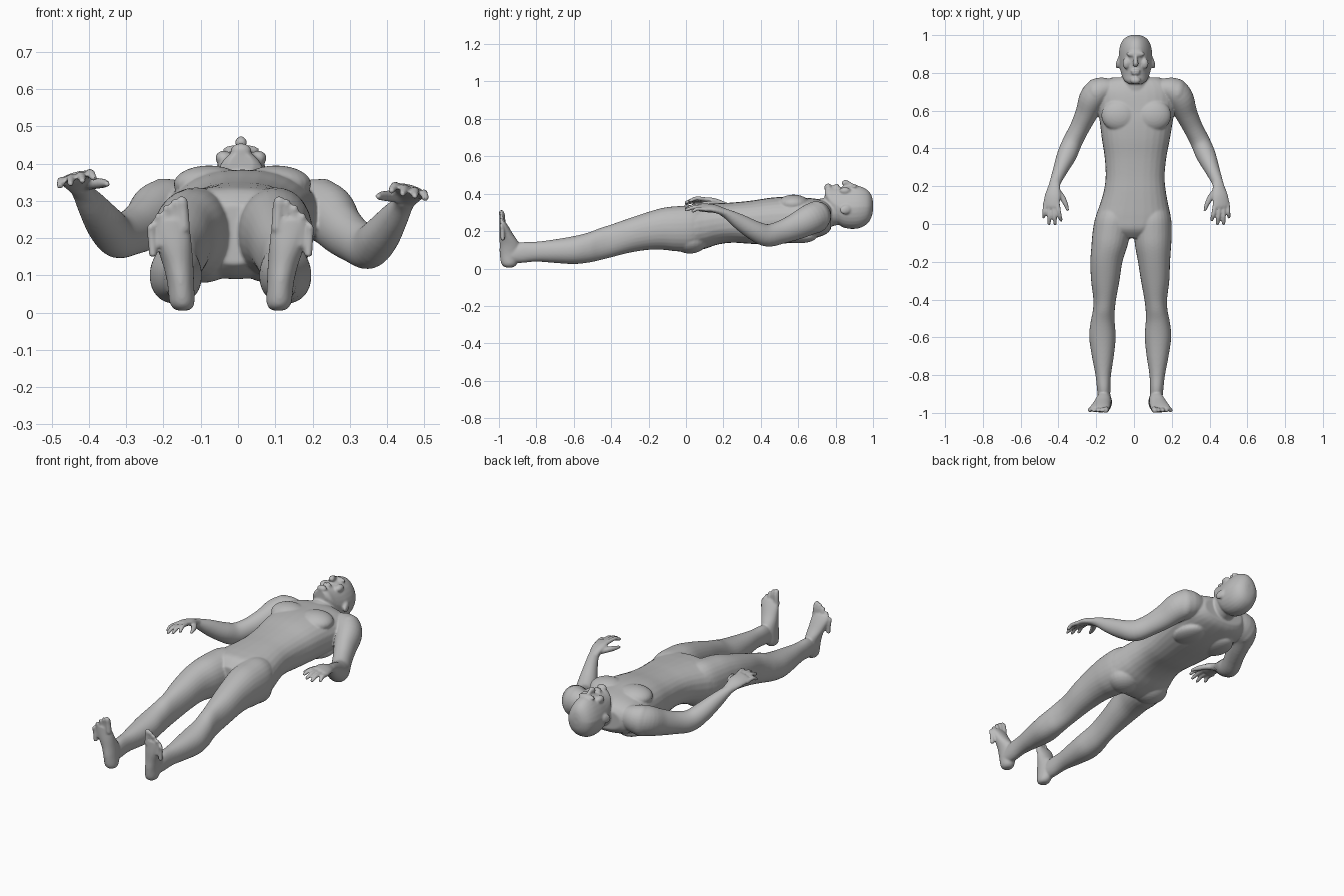
import bpy, bmesh, math
from mathutils import Vector, Matrix

bm = bmesh.new()
SEG = 28


def smooth_rows(rows, n=4):
    """Catmull-Rom interpolation of station tuples."""
    out = []
    for i in range(len(rows) - 1):
        p0, p1, p2, p3 = (rows[max(i - 1, 0)], rows[i], rows[i + 1], rows[min(i + 2, len(rows) - 1)])
        for k in range(n):
            t = k / n
            out.append([0.5 * (2 * b + (c - a) * t + (2 * a - 5 * b + 4 * c - d) * t * t
                        + (3 * b - a - 3 * c + d) * t ** 3) for a, b, c, d in zip(p0, p1, p2, p3)])
    return out + [list(rows[-1])]


def loft(rows, axis=None, up=(0, 0, 1), power=2.0, taper=0.0):
    """Closed tube through rows (x, y, z, half width, half thickness)."""
    rows = smooth_rows(rows)
    pts = [Vector(r[:3]) for r in rows]
    rings = []
    for i, r in enumerate(rows):
        t = Vector(axis) if axis else (pts[min(i + 1, len(pts) - 1)] - pts[max(i - 1, 0)]).normalized()
        a = t.cross(Vector(up)).normalized()
        b = a.cross(t)
        ring = []
        for k in range(SEG):
            c, s = math.cos(math.tau * k / SEG), math.sin(math.tau * k / SEG)
            u = math.copysign(abs(c) ** (2 / power), c)
            v = math.copysign(abs(s) ** (2 / power), s)
            u *= 1 - taper * max(0, v)
            ring.append(bm.verts.new(pts[i] + a * (u * r[3]) + b * (v * r[4])))
        rings.append(ring)
    faces = [bm.faces.new(rings[0]), bm.faces.new(rings[-1][::-1])]
    for p, q in zip(rings, rings[1:]):
        for k in range(SEG):
            m = (k + 1) % SEG
            faces.append(bm.faces.new((p[m], p[k], q[k], q[m])))
    bmesh.ops.recalc_face_normals(bm, faces=faces)


def blob(loc, radii, rot=(0, 0, 0)):
    """Ellipsoid."""
    m = Matrix.Translation(loc)
    for ang, ax in zip(rot, "XYZ"):
        m = m @ Matrix.Rotation(ang, 4, ax)
    bmesh.ops.create_uvsphere(bm, u_segments=24, v_segments=14, radius=1,
                              matrix=m @ Matrix.Diagonal((*radii, 1)))


def along_y(rows, **kw):
    """Loft from rows (y, x, half width, z top, z bottom)."""
    loft([(x, y, (zt + zb) / 2, w, (zt - zb) / 2) for y, x, w, zt, zb in rows], axis=(0, 1, 0), **kw)


# torso
along_y([(.775, .01, .13, .33, .21), (.75, .01, .175, .355, .185), (.7, .01, .205, .372, .165),
         (.62, .012, .205, .38, .145), (.54, .012, .193, .384, .135), (.45, .01, .18, .378, .132),
         (.35, .008, .163, .363, .132), (.25, .006, .156, .353, .138), (.17, .004, .165, .349, .128),
         (.1, 0, .182, .345, .105), (.03, -.005, .198, .34, .09), (-.03, -.01, .17, .33, .1),
         (-.075, -.01, .07, .29, .13)], power=2.4)

# neck and head
along_y([(.9, .008, .06, .38, .25), (.82, .008, .07, .39, .235), (.76, .008, .075, .38, .22),
         (.7, .008, .095, .37, .2), (.64, .008, .12, .35, .2)])
along_y([(1.0, .008, .02, .355, .315), (.992, .008, .045, .39, .275), (.97, .008, .07, .42, .24),
         (.93, .008, .085, .44, .217), (.88, .008, .089, .442, .212), (.83, .008, .084, .436, .225),
         (.79, .008, .074, .434, .265), (.76, .008, .06, .436, .325), (.742, .008, .035, .43, .37)],
        power=2.2, taper=.25)

# face: brow, nose, lips, chin
blob((.008, .9, .437), (.05, .018, .014))
loft([(.008, .895, .44, .009, .01), (.008, .87, .452, .011, .014), (.008, .85, .458, .016, .016),
      (.008, .84, .448, .014, .012)])
blob((.008, .81, .437), (.026, .009, .016))
blob((.008, .797, .437), (.024, .008, .015))
blob((.008, .76, .435), (.028, .02, .02))

for s in (-1, 1):
    # cheekbones, ears, chest, shoulder blades, buttocks
    blob((.008 + s * .047, .85, .415), (.022, .03, .02))
    blob((.008 + s * .09, .855, .315), (.012, .034, .024), (.3, 0, s * .25))
    blob((.012 + s * .09, .575, .345), (.095, .085, .05))
    blob((.01 + s * .1, .6, .17), (.075, .1, .035))
    blob((-.005 + s * .092, .02, .15), (.095, .095, .07))

    # arm
    def arm_point(x, y, z):
        ramp = max(0, min(1, (.7 - y) / .3))
        return (.0125 + s * x, y, z - s * .017 * ramp)

    def limb(rows, **kw):
        loft([(*arm_point(*r[:3]), *r[3:]) for r in rows], **kw)

    limb([(.13, .72, .285, .05, .06), (.19, .705, .28, .072, .08), (.23, .665, .265, .073, .082),
          (.262, .59, .232, .06, .072), (.3, .51, .205, .052, .062), (.338, .435, .192, .052, .06),
          (.368, .365, .22, .052, .053), (.403, .285, .268, .039, .042), (.428, .225, .305, .03, .027),
          (.438, .19, .32, .03, .02)])
    blob(arm_point(.215, .695, .275), (.06, .075, .085))

    # palm, fingers and thumb
    tilt = (s * .3, 0, 1)
    limb([(.428, .235, .303, .026, .022), (.435, .2, .32, .032, .02), (.443, .15, .338, .043, .019),
          (.45, .1, .345, .045, .015), (.451, .085, .345, .04, .011)], up=tilt)
    for i, (tx, ty) in enumerate(((.4, .012), (.43, -.008), (.462, -.008), (.49, .028))):
        bx, bz = .417 + .022 * i, .352 - .007 * i
        limb([(bx, .115, bz, .011, .011), ((bx + tx) / 2, (.1 + ty) / 2, bz + .006, .0115, .011),
              (tx, ty + .012, bz - .007, .0095, .009), (tx, ty, bz - .01, .005, .005)])
    limb([(.42, .18, .325, .014, .014), (.392, .14, .33, .016, .015), (.372, .1, .33, .012, .012),
          (.362, .068, .328, .007, .007)])

    # leg
    rows = [(.1, .095, .08, .315, .13), (.03, .104, .097, .335, .095), (-.05, .11, .1, .333, .092),
            (-.12, .116, .095, .325, .1), (-.2, .126, .085, .303, .1), (-.3, .132, .075, .27, .085),
            (-.4, .135, .06, .235, .06), (-.46, .14, .058, .216, .045), (-.52, .146, .064, .193, .032),
            (-.6, .147, .07, .173, .024), (-.7, .145, .058, .156, .03), (-.8, .143, .041, .143, .037),
            (-.88, .14, .035, .14, .03), (-.95, .138, .03, .12, .03)]
    along_y([(y, s * x - .02 * max(0, min(1, (.1 - y) / .3)), w, zt, zb) for y, x, w, zt, zb in rows],
            power=2.15)

    # foot and toes
    foot = [(.006, .128, -.945, .018, .02), (.025, .13, -.945, .033, .042), (.08, .134, -.94, .036, .056),
            (.13, .141, -.943, .041, .053), (.18, .152, -.96, .048, .038), (.225, .161, -.973, .052, .024),
            (.25, .163, -.981, .046, .015)]
    loft([(-.02 + s * x, y, z, w, d) for z, x, y, w, d in foot], axis=(0, 0, 1), up=(0, 1, 0))
    for i in range(5):
        x, r, tip = .124 + .021 * i, (.0155 if i == 0 else .011), .312 - .004 * i - .0035 * i * i
        loft([(-.02 + s * x, -.98, tip - .09, r, r), (-.02 + s * (x + .004), -.982, tip - .035, r, r),
              (-.02 + s * (x + .006), -.987, tip - .012, r * .95, r * .9),
              (-.02 + s * (x + .006), -.99, tip, r * .5, r * .5)], up=(0, 1, 0))

# one continuous skin over all the parts
mesh = bpy.data.meshes.new("body")
bm.to_mesh(mesh)
bm.free()
body = bpy.data.objects.new("body", mesh)
bpy.context.collection.objects.link(body)
skin = bpy.data.materials.new("plain grey")
skin.diffuse_color = (.5, .5, .5, 1)
mesh.materials.append(skin)

rem = body.modifiers.new("skin", "REMESH")
rem.mode = "VOXEL"
rem.voxel_size = .0055
rem.use_smooth_shade = True
soft = body.modifiers.new("soften", "SMOOTH")
soft.factor = .5
soft.iterations = 5
